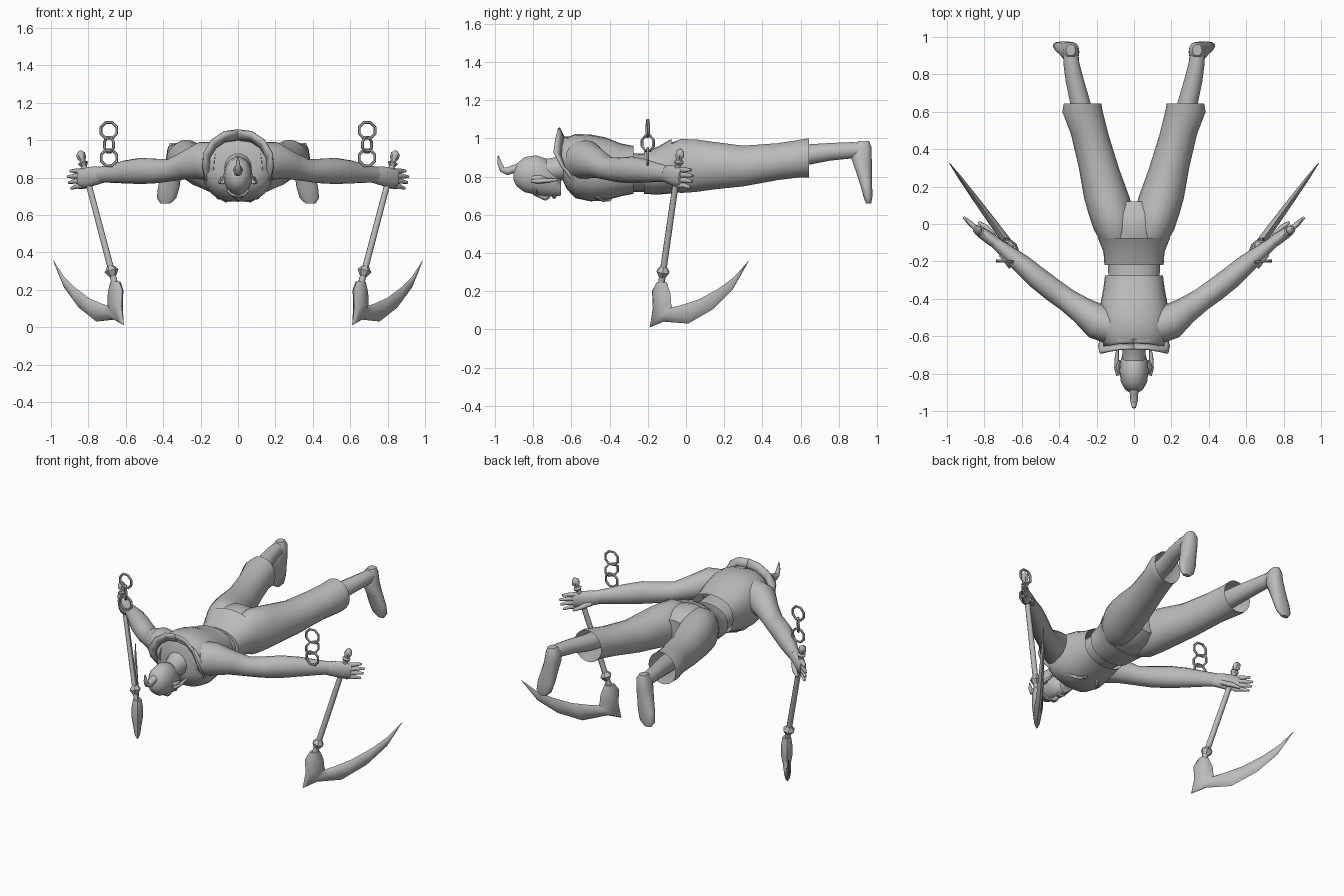
import bpy, bmesh, math
from mathutils import Vector as V

mat = bpy.data.materials.new("plain_grey")
mat.diffuse_color = (0.5, 0.5, 0.5, 1)


def finish(name, bm, mirror=False, solid=0):
    bmesh.ops.recalc_face_normals(bm, faces=bm.faces)
    me = bpy.data.meshes.new(name)
    bm.to_mesh(me)
    bm.free()
    me.materials.append(mat)
    ob = bpy.data.objects.new(name, me)
    bpy.context.collection.objects.link(ob)
    if solid:
        m = ob.modifiers.new("thickness", 'SOLIDIFY')
        m.thickness, m.offset = solid, 0
    if mirror:
        m = ob.modifiers.new("mirror", 'MIRROR')
        m.use_mirror_merge = False
    return ob


def loft(name, rings, n=16, p=1.0, caps=(True, True), mirror=False, closed=False, bm=None):
    """Skin rings given as (centre, half axis u, half axis v)."""
    own = bm is None
    bm = bmesh.new() if own else bm
    f = lambda t: math.copysign(abs(t) ** p, t)
    loops = []
    for c, u, v in rings:
        angs = [2 * math.pi * i / n for i in range(n)]
        loops.append([bm.verts.new(V(c) + V(u) * f(math.cos(a)) + V(v) * f(math.sin(a))) for a in angs])
    pairs = list(zip(loops, loops[1:])) + ([(loops[-1], loops[0])] if closed else [])
    for a, b in pairs:
        for i in range(n):
            j = (i + 1) % n
            bm.faces.new((a[i], a[j], b[j], b[i]))
    if not closed:
        for on, l in zip(caps, (loops[0], loops[-1])):
            if on:
                bm.faces.new(l)
    return finish(name, bm, mirror) if own else None


def yloft(name, secs, **k):
    """Sections across y: (y, x, half width, z, half height)."""
    return loft(name, [((x, y, z), (w, 0, 0), (0, 0, h)) for y, x, w, z, h in secs], **k)


def tube(name, pts, **k):
    """Round tube through (x, y, z, radius[, vertical radius])."""
    rings = []
    for i, q in enumerate(pts):
        t = (V(pts[min(i + 1, len(pts) - 1)][:3]) - V(pts[max(i - 1, 0)][:3])).normalized()
        side = t.cross(V((0, 0, 1)))
        side = side.normalized() if side.length > 0.01 else V((1, 0, 0))
        rings.append((q[:3], side * q[3], side.cross(t) * q[-1]))
    return loft(name, rings, **k)


# Torso clothing and waist
yloft("vest", [(-.275, 0, .155, .835, .125), (-.34, 0, .163, .835, .138), (-.42, 0, .178, .84, .165),
               (-.5, 0, .192, .845, .175), (-.58, 0, .19, .855, .168), (-.625, 0, .17, .87, .135),
               (-.645, 0, .1, .865, .085)], n=24, p=.85, caps=(False, True))
yloft("waist", [(-.36, 0, .135, .825, .105), (-.25, 0, .138, .82, .1), (-.18, 0, .14, .82, .1)], n=20)
yloft("waistband", [(-.22, 0, .158, .82, .11), (-.15, 0, .163, .83, .125), (-.075, 0, .193, .855, .143)],
      n=24, p=.9)
yloft("hips", [(-.12, 0, .17, .84, .125), (-.03, 0, .2, .855, .138), (.05, 0, .19, .86, .125),
               (.12, 0, .1, .86, .08)], n=24)

# Legs
yloft("trouser_leg", [(-.1, .095, .08, .85, .11), (-.03, .105, .11, .855, .143), (.05, .12, .122, .857, .14),
                      (.14, .145, .122, .857, .127), (.3, .188, .107, .855, .108), (.48, .237, .1, .878, .098),
                      (.6, .275, .108, .895, .1), (.645, .275, .1, .897, .105)],
      n=18, caps=(True, False), mirror=True)
yloft("shin", [(.5, .265, .06, .905, .06), (.64, .285, .055, .915, .055), (.76, .315, .05, .93, .047),
               (.86, .335, .043, .937, .044), (.92, .338, .04, .94, .04)], n=14, mirror=True)
loft("foot", [((x, y, z), (a, 0, 0), (0, b, 0)) for x, y, z, a, b in [
    (.338, .93, .985, .025, .03), (.335, .922, .955, .042, .05), (.34, .92, .89, .048, .054),
    (.355, .933, .82, .052, .042), (.37, .945, .75, .058, .031), (.382, .953, .69, .052, .023),
    (.388, .956, .66, .025, .014)]], n=14, p=.85, mirror=True)

# Arms and hands
tube("arm", [(.1, -.55, .88, .1, .11), (.2, -.52, .89, .095, .1), (.28, -.46, .865, .072, .075),
             (.36, -.405, .84, .062, .06), (.43, -.355, .835, .062, .065), (.52, -.285, .835, .06, .07),
             (.6, -.215, .83, .053, .062), (.69, -.14, .82, .038, .048), (.74, -.1, .815, .03, .042)],
     n=16, mirror=True)
tube("palm", [(.71, -.12, .815, .028, .04), (.76, -.085, .81, .032, .05), (.81, -.05, .8, .03, .055),
              (.85, -.022, .795, .02, .05)], n=12, mirror=True)
for i in range(4):
    z, r = .835 - .027 * i, .074 - .012 * abs(i - 1.3)
    tube("finger_%d" % (i + 1), [(.825, -.04, z, .015), (.83 + r * .6, -.035 + r * .5, z, .014),
                                 (.83 + r * 1.15, -.02 + r * .8, z - .004 * i, .007)], n=8, mirror=True)
tube("thumb", [(.75, -.07, .785, .018), (.79, -.02, .765, .016), (.83, .01, .745, .008)], n=8, mirror=True)

# Head, neck, ears and topknot
yloft("head", [(-.903, 0, .02, .805, .025), (-.885, 0, .048, .808, .062), (-.845, 0, .07, .81, .093),
               (-.785, 0, .078, .808, .105), (-.73, 0, .072, .795, .1), (-.69, 0, .058, .772, .078),
               (-.655, 0, .035, .745, .045)], n=18)
tube("neck", [(0, -.75, .83, .06), (0, -.68, .84, .062), (0, -.6, .86, .085)], n=14)
tube("nose", [(0, -.785, .705, .008), (0, -.735, .69, .017), (0, -.72, .7, .014)], n=8)
tube("brow", [(.055, -.79, .735, .01), (.03, -.79, .712, .013), (.005, -.78, .705, .012)], n=8, mirror=True)
tube("mouth", [(-.026, -.69, .706, .009), (0, -.69, .694, .011), (.026, -.69, .706, .009)], n=8)
tube("ear", [(.075, -.8, .785, .008, .02), (.085, -.765, .785, .014, .022), (.077, -.73, .78, .007, .014)],
     n=8, mirror=True)
tube("ear_ornament", [(.086, -.81, .775, .009), (.094, -.77, .776, .012), (.092, -.715, .78, .011),
                      (.088, -.67, .785, .007)], n=8, mirror=True)
tube("topknot", [(0, -.87, .84, .03), (0, -.91, .838, .022), (0, -.935, .828, .022), (0, -.962, .836, .016),
                 (0, -.976, .868, .012), (0, -.983, .91, .003)], n=10)

# Standing collar: an outer rim and a trailing inner edge
rims = [[(0, -.665, 1.055), (.075, -.668, 1.045), (.14, -.68, 1.0), (.182, -.69, .93), (.19, -.655, .86),
         (.175, -.6, .79), (.13, -.51, .705), (.07, -.43, .67)],
        [(0, -.64, 1.005), (.07, -.642, .995), (.122, -.65, .96), (.155, -.655, .905), (.158, -.63, .84),
         (.14, -.565, .775), (.095, -.48, .70), (.035, -.4, .675)],
        [(0, -.59, 1.0), (.085, -.59, .99), (.14, -.59, .955), (.175, -.59, .9), (.178, -.57, .82),
         (.155, -.53, .75), (.11, -.46, .69), (.04, -.39, .68)]]
for k, name in enumerate(("collar", "collar_lining")):
    bm = bmesh.new()
    a, b = [[bm.verts.new(q) for q in r] for r in rims[k:k + 2]]
    for i in range(len(a) - 1):
        bm.faces.new((a[i], a[i + 1], b[i + 1], b[i]))
    finish(name, bm, True, .012)

# Hooked blade weapon: handle, pommel, guard and curved blade
top, end = V((.842, -.03, .93)), V((.655, -.132, .22))
at = lambda t, r: (*top.lerp(end, t), r)
tube("handle", [at(0, .016), at(1, .018)], n=8, mirror=True)
tube("pommel", [at(-.02, .006), at(.0, .022), at(.03, .026), at(.06, .014), at(.075, .028), at(.1, .016)],
     n=6, mirror=True)
tube("guard", [at(.85, .018), at(.885, .038), at(.925, .02)], n=6, mirror=True)
d, w = V((.59, .807, 0)), V((.807, -.59, 0))
base = V((.61, -.19, 0))
rings = []
for s0, z0, s1, z1, t in [(.045, .245, .11, .245, .026), (.015, .2, .135, .185, .034), (.02, .11, .14, .13, .034),
                          (0, .01, .145, .115, .024), (.09, .04, .2, .125, .024), (.25, .03, .32, .157, .02),
                          (.41, .105, .45, .215, .015), (.54, .21, .545, .272, .01), (.638, .352, .64, .357, .002)]:
    a, b = (base + d * s + V((0, 0, z)) for s, z in ((s0, z0), (s1, z1)))
    rings.append(((a + b) / 2, (b - a) / 2, w * t))
loft("blade", rings, n=8, p=1.2, mirror=True)

# Three chain links rising from each wrist
for i, (z, ang, R) in enumerate([(.905, 0, .045), (.975, .9, .042), (1.052, .1, .046)]):
    c, h = V((.69, -.2, z)), V((math.cos(ang), math.sin(ang), 0))
    side = V((-h.y, h.x, 0))
    rad = [h * math.cos(q) + V((0, 0, math.sin(q))) for q in (math.pi * (k + .5) / 4 for k in range(8))]
    loft("chain_link_%d" % (i + 1), [(c + r * R, r * .008, side * .008) for r in rad], n=6, closed=True, mirror=True)

# Smooth shading with crisp edges
for ob in bpy.context.collection.objects:
    ob.select_set(True)
    bpy.context.view_layer.objects.active = ob
bpy.ops.object.shade_smooth_by_angle(angle=math.radians(45))
